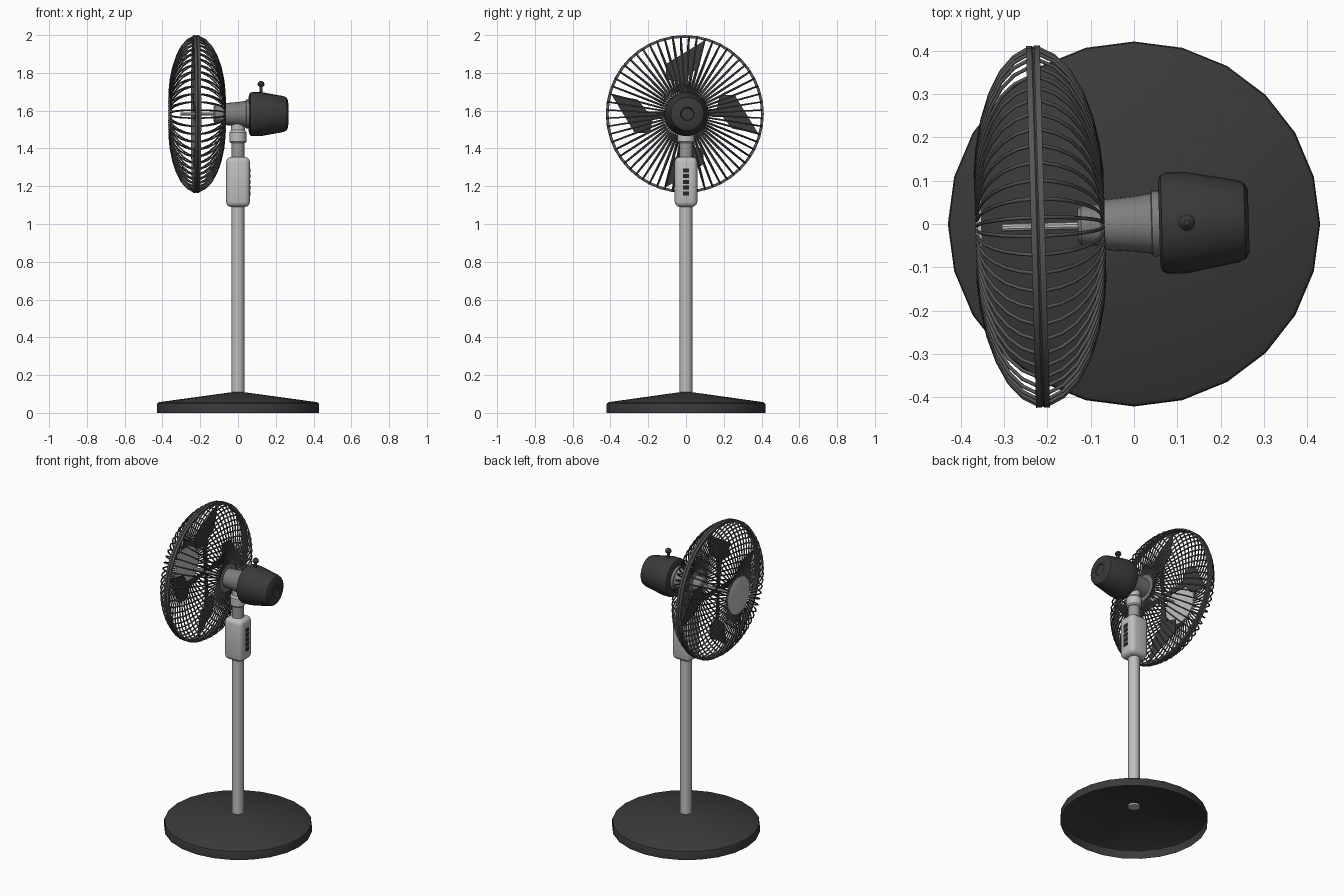
import bpy, bmesh, math
from mathutils import Vector, Matrix

if "Cube" in bpy.data.objects:
    bpy.data.objects.remove(bpy.data.objects["Cube"])

HZ = 1.582                    # height of the fan axis
YAW = math.radians(1.6)       # slight turn of the head
RIM_X = -0.222


def mat(name, v):
    m = bpy.data.materials.new(name)
    m.diffuse_color = (v, v, v, 1)
    m.use_nodes = True
    m.node_tree.nodes["Principled BSDF"].inputs["Base Color"].default_value = m.diffuse_color
    return m


DARK = mat("dark charcoal", 0.042)
CAGE = mat("cage grey", 0.095)
MID = mat("mid grey", 0.21)
NECK = mat("neck grey", 0.33)
LIGHT = mat("light grey", 0.52)
BLACK = mat("button black", 0.02)


def finish(bm, name, m, head=False, smooth=True):
    bmesh.ops.recalc_face_normals(bm, faces=bm.faces)
    me = bpy.data.meshes.new(name)
    bm.to_mesh(me)
    bm.free()
    ob = bpy.data.objects.new(name, me)
    bpy.context.collection.objects.link(ob)
    me.materials.append(m)
    if head:
        ob.rotation_euler.z = YAW
    bpy.ops.object.select_all(action='DESELECT')
    ob.select_set(True)
    bpy.context.view_layer.objects.active = ob
    if smooth:
        bpy.ops.object.shade_smooth_by_angle(angle=math.radians(35))
    return ob


def lathe(name, prof, m, n=24, head=False, caps=(True, True), closed=False, at=(0, 0), sy=1):
    """Spin (axis position, radius) pairs about z, or about the fan axis for head parts."""
    bm = bmesh.new()
    rings = []
    for a, r in prof:
        ring = []
        for i in range(n):
            t = 2 * math.pi * i / n
            c, s = r * math.cos(t), r * math.sin(t)
            p = (a, c, HZ + s) if head else (at[0] + c, at[1] + s * sy, a)
            ring.append(bm.verts.new(p))
        rings.append(ring)
    pairs = list(zip(rings, rings[1:])) + ([(rings[-1], rings[0])] if closed else [])
    for A, B in pairs:
        for i in range(n):
            j = (i + 1) % n
            bm.faces.new((A[i], A[j], B[j], B[i]))
    if not closed:
        if caps[0]:
            bm.faces.new(rings[0])
        if caps[1]:
            bm.faces.new(rings[-1])
    return finish(bm, name, m, head)


def box(name, lo, hi, m, bevel=0.0, seg=2):
    bm = bmesh.new()
    lo, hi = Vector(lo), Vector(hi)
    bmesh.ops.create_cube(bm, size=1, matrix=Matrix.Translation((lo + hi) / 2)
                          @ Matrix.Diagonal((*(hi - lo), 1)))
    if bevel:
        bmesh.ops.bevel(bm, geom=bm.edges[:], offset=bevel, segments=seg,
                        profile=0.5, affect='EDGES')
    return finish(bm, name, m)


# hollow base, open underneath
lathe("base", [(0, .43), (.043, .43), (.051, .427), (.057, .417), (.11, .03)], DARK, 24,
      caps=(False, True), sy=.98)

# stand
lathe("pole", [(.098, .034), (1.10, .034)], LIGHT, 16)
box("control_box", (-.063, -.06, 1.09), (.063, .06, 1.355), LIGHT, .028, 3)
for k in range(5):
    z = 1.162 + k * .0305
    box(f"button_{k + 1}", (.055, -.017, z - .011), (.066, .017, z + .011), BLACK)
lathe("neck", [(1.34, .034), (1.44, .034)], NECK, 16)
lathe("collar", [(1.428, .038), (1.436, .045), (1.485, .045), (1.497, .036), (1.55, .036)],
      LIGHT, 20)

# motor
lathe("motor_front", [(-.068, .058), (.0, .064), (.04, .07), (.042, .076), (.065, .076)],
      MID, 24, True)
lathe("motor_housing", [(.058, .10), (.064, .112), (.075, .117), (.12, .117), (.24, .095),
                        (.256, .088), (.265, .072), (.265, .036), (.258, .032)],
      DARK, 28, True)
lathe("knob", [(1.68, .009), (1.728, .009), (1.731, .016), (1.74, .019), (1.75, .015),
               (1.757, .006)], DARK, 14, at=(.122, .003))

# rotor hub, shaft and four flat blades on arms
lathe("rear_hub", [(-.13, .038), (-.122, .045), (-.066, .05)], MID, 20, True)
lathe("shaft", [(-.305, .009), (-.12, .009)], LIGHT, 10, True)
outline = [(-.012, .0), (-.03, .17), (-.10, .185), (-.10, .265), (.105, .39), (.076, .25),
           (.015, .2), (.012, .0)]
n = len(outline)
bm = bmesh.new()
for q in range(4):
    R = Matrix.Rotation(q * math.pi / 2, 3, 'X')
    a, b = [[bm.verts.new(R @ Vector((RIM_X + dx + .1 * t, t, r)) + Vector((0, 0, HZ)))
             for t, r in outline] for dx in (-.002, .002)]
    bm.faces.new(a)
    bm.faces.new(b[::-1])
    for i in range(n):
        j = (i + 1) % n
        bm.faces.new((a[i], b[i], b[j], a[j]))
finish(bm, "blades", DARK, True, False)

# cage rim, rear ring and front disc
lathe("cage_rim", [(RIM_X - .016, .404), (RIM_X - .016, .418), (RIM_X - .003, .418),
                   (RIM_X, .415), (RIM_X + .003, .418), (RIM_X + .016, .418),
                   (RIM_X + .016, .404)], CAGE, 40, True, closed=True)
lathe("rear_ring", [(-.078, .056), (-.078, .085), (-.068, .085), (-.068, .056)],
      MID, 28, True, closed=True)
lathe("front_disc", [(-.352, .12), (-.362, .12), (-.366, .112)], LIGHT, 28, True)

# cage wires: one bent tube per spoke, front and rear
dome = [(.012, .412), (.045, .394), (.076, .36), (.102, .31), (.122, .25),
        (.135, .185), (.141, .125)]
cu = bpy.data.curves.new("cage_wires", 'CURVE')
cu.dimensions = '3D'
cu.bevel_depth = .0043
cu.bevel_resolution = 1
N = 60
for i in range(N):
    t = 2 * math.pi * (i + .5) / N
    for sgn, k, last in ((-1, 1, (.138, .09)), (1, 1.07, (.15, .06))):
        pts = [(d * k, r) for d, r in dome] + [last]
        sp = cu.splines.new('POLY')
        sp.points.add(len(pts) - 1)
        for p, (d, r) in zip(sp.points, pts):
            p.co = (RIM_X + sgn * d, r * math.cos(t), HZ + r * math.sin(t), 1)
wires = bpy.data.objects.new("cage_wires", cu)
bpy.context.collection.objects.link(wires)
cu.materials.append(CAGE)
wires.rotation_euler.z = YAW
bpy.ops.object.select_all(action='DESELECT')
wires.select_set(True)
bpy.context.view_layer.objects.active = wires
bpy.ops.object.convert(target='MESH')
